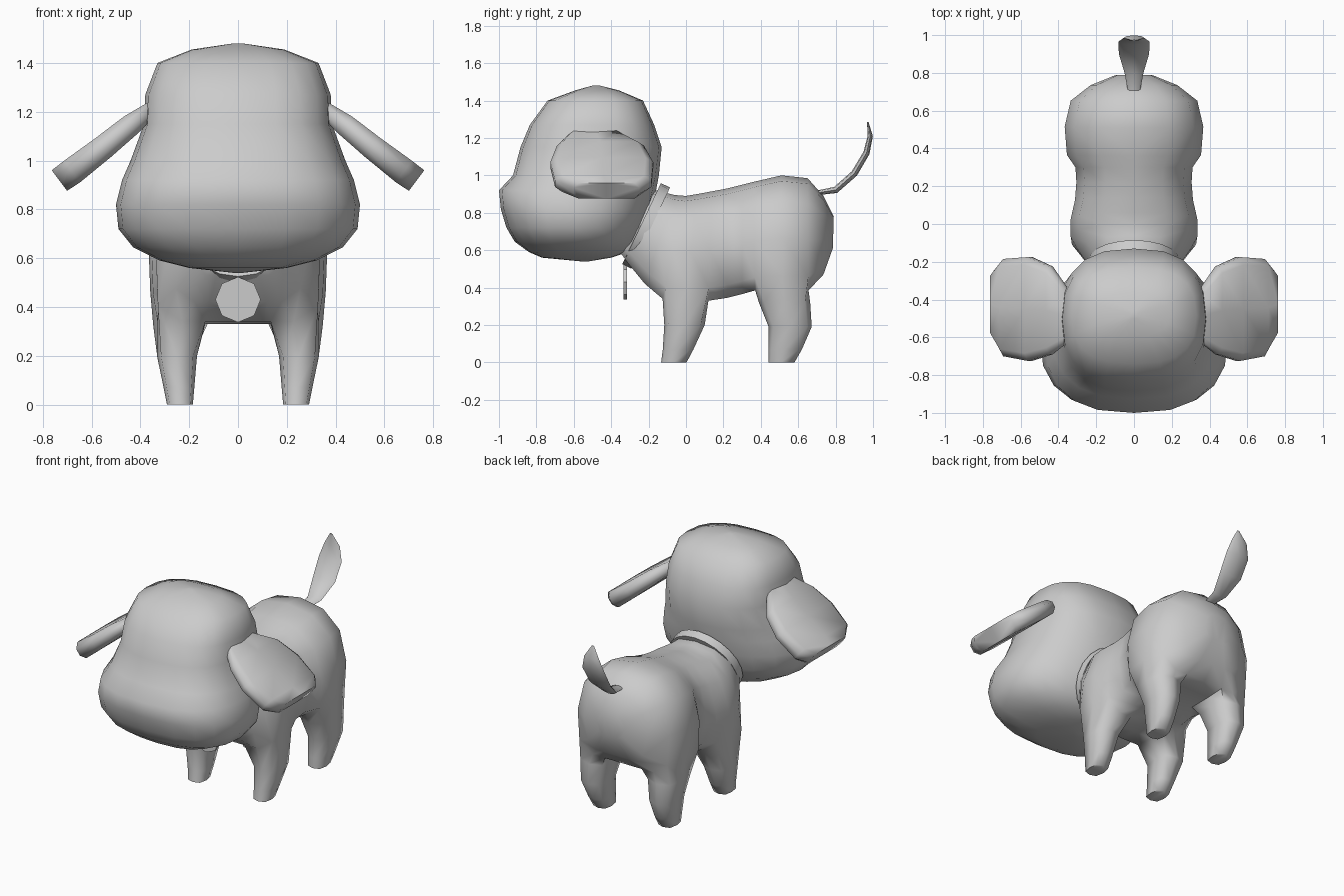
import bpy, bmesh
from math import sin, cos, pi, radians, copysign
from mathutils import Vector

if "Cube" in bpy.data.objects:
    bpy.data.objects.remove(bpy.data.objects["Cube"])


def finish(bm, name, angle=60, mirror=False):
    """Turn a bmesh into a smooth-shaded object, optionally mirrored in x."""
    bmesh.ops.recalc_face_normals(bm, faces=bm.faces)
    mesh = bpy.data.meshes.new(name)
    bm.to_mesh(mesh)
    bm.free()
    mesh.shade_smooth()
    mesh.set_sharp_from_angle(angle=radians(angle))
    obj = bpy.data.objects.new(name, mesh)
    bpy.context.collection.objects.link(obj)
    if mirror:
        obj.modifiers.new("Mirror", 'MIRROR').merge_threshold = 0.001
    return obj


def loft(name, rings, angle=60, mirror=False):
    """Skin a list of closed rings and cap both ends."""
    bm = bmesh.new()
    vr = [[bm.verts.new(p) for p in r] for r in rings]
    n = len(vr[0])
    for a, b in zip(vr, vr[1:]):
        for i in range(n):
            j = (i + 1) % n
            bm.faces.new((a[i], a[j], b[j], b[i]))
    bm.faces.new(vr[0])
    bm.faces.new(vr[-1])
    return finish(bm, name, angle, mirror)


def power(v, n):
    return copysign(abs(v) ** (2 / n), v)


# Head: horizontal rounded sections (z, half width, front y, back y)
head = [(1.48, .02, -.50, -.46), (1.455, .19, -.59, -.36), (1.40, .33, -.74, -.23),
        (1.27, .38, -.835, -.17), (1.15, .385, -.885, -.13), (1.0, .44, -.925, -.145),
        (.92, .475, -1.0, -.16), (.82, .50, -.99, -.185), (.72, .49, -.96, -.22),
        (.645, .43, -.915, -.26), (.59, .32, -.84, -.31), (.56, .20, -.77, -.40),
        (.54, .02, -.56, -.52)]
rings = []
for z, hw, yf, yb in head:
    ring = []
    for k in range(20):
        a = 2 * pi * k / 20
        n = 2.1 if z < 1.05 and sin(a) > 0 else 2.6
        ring.append((hw * power(cos(a), n),
                     (yf + yb) / 2 + (yb - yf) / 2 * power(sin(a), n), z))
    rings.append(ring)
loft("head", rings)

# Ears: slabs sloping outward (x, z, low y, high y, thickness)
ear = [(.35, 1.215, -.62, -.35, .06), (.44, 1.145, -.69, -.225, .09),
       (.55, 1.055, -.725, -.175, .10), (.68, .955, -.70, -.185, .11),
       (.732, .918, -.60, -.25, .105)]
slab = [(-1, -.4), (-.85, -1), (0, -1), (.85, -1), (1, -.4),
        (1, .4), (.85, 1), (0, 1), (-.85, 1), (-1, .4)]
loft("ears", [[(x + .6 * v * t / 2, (y0 + y1) / 2 + u * (y1 - y0) / 2, z + .8 * v * t / 2)
               for u, v in slab] for x, z, y0, y1, t in ear], 60, True)

# Tail: curved leaf (y, z, half width, half thickness)
tail = [(.69, .905, .03, .012), (.80, .922, .05, .018), (.90, 1.01, .08, .018),
        (.965, 1.12, .083, .017), (.985, 1.21, .055, .014), (.972, 1.285, .008, .004)]
rings = []
for i, (y, z, hw, t) in enumerate(tail):
    p, q = tail[max(i - 1, 0)], tail[min(i + 1, len(tail) - 1)]
    d = Vector((q[0] - p[0], q[1] - p[1])).normalized()
    rings.append([(hw * cos(k * pi / 4), y - d.y * t * sin(k * pi / 4),
                   z + d.x * t * sin(k * pi / 4)) for k in range(8)])
loft("tail", rings)

# Body: half sections along y (top y, bottom y, half width, bottom z, top z, underside width)
sections = [(-.25, -.36, .17, .60, .88, .9), (-.16, -.31, .22, .53, .92, .85),
            (-.06, -.22, .29, .42, .895, .9),
            (.0, -.125, .335, .34, .89, 1), (.06, .0, .335, .33, .90, 1),
            (.14, .12, .312, .33, .915, 1),
            (.22, .22, .305, .345, .93, .9), (.30, .30, .31, .365, .95, .92),
            (.36, .37, .355, .385, .965, 1), (.51, .52, .367, .39, 1.0, 1),
            (.65, .655, .335, .385, .985, .98),
            (.735, .735, .23, .47, .89, .9), (.79, .785, .10, .61, .78, .9)]
profile = [(0, 1), (.5, .95), (.86, .77), (1, .45), (.98, .12), (.68, 0), (.4, 0), (0, 0)]
bm = bmesh.new()
grid = []
for yt, yb, hw, zb, zt, w in sections:
    row = []
    for i, (u, v) in enumerate(profile):
        row.append(bm.verts.new((u * hw * (w if i in (4, 5) else 1),
                                 yb + (yt - yb) * v, zb + (zt - zb) * v)))
    grid.append(row)
leg_starts = (3, 8)
for r in range(len(grid) - 1):
    for i in range(7):
        if i in (4, 5) and any(s <= r < s + 2 for s in leg_starts):
            continue  # opening for a leg
        bm.faces.new((grid[r][i], grid[r][i + 1], grid[r + 1][i + 1], grid[r + 1][i]))
bm.faces.new(grid[0])
bm.faces.new(grid[-1])

# Legs grown from the openings (z, centre x, half x, centre y, half y)
legs = {3: [(.20, .25, .082, -.008, .108), (.07, .242, .063, -.042, .082),
            (.0, .238, .053, -.065, .068)],
        8: [(.32, .247, .10, .527, .137), (.19, .25, .08, .557, .115),
            (.07, .242, .063, .53, .09), (.0, .238, .053, .51, .07)]}
around = [(1, -1), (0, -1), (-1, -1), (-1, 0), (-1, 1), (0, 1), (1, 1), (1, 0)]
for s, levels in legs.items():
    loop = [grid[s + 1 + dy][5 - dx] for dx, dy in around]
    for z, cx, hx, cy, hy in levels:
        new = []
        for dx, dy in around:
            k = .8 if dx and dy else 1
            new.append(bm.verts.new((cx + dx * hx * k, cy + dy * hy * k, z)))
        for i in range(8):
            j = (i + 1) % 8
            bm.faces.new((loop[i], loop[j], new[j], new[i]))
        loop = new
    bm.faces.new(loop)
finish(bm, "body_and_legs", 75, True)

# Collar: tilted band
collar = []
for radius, h in ((.24, -.027), (.24, .027), (.195, .027), (.195, -.027), (.24, -.027)):
    collar.append((radius, h))
bm = bmesh.new()
N, tilt = 20, radians(64.5)
cv = []
for k in range(N):
    a = 2 * pi * k / N
    row = []
    for radius, h in collar[:4]:
        y = radius * sin(a)
        row.append(bm.verts.new((radius * cos(a), -.213 + y * cos(tilt) - h * sin(tilt),
                                 .73 + y * sin(tilt) + h * cos(tilt))))
    cv.append(row)
for k in range(N):
    a, b = cv[k], cv[(k + 1) % N]
    for i in range(4):
        j = (i + 1) % 4
        bm.faces.new((a[i], a[j], b[j], b[i]))
finish(bm, "collar", 30)

# Round tag hanging from the collar
loft("collar_tag", [[(.093 * cos(k * pi / 4), y, .43 + .093 * sin(k * pi / 4))
                     for k in range(8)] for y in (-.335, -.315)], 30)
